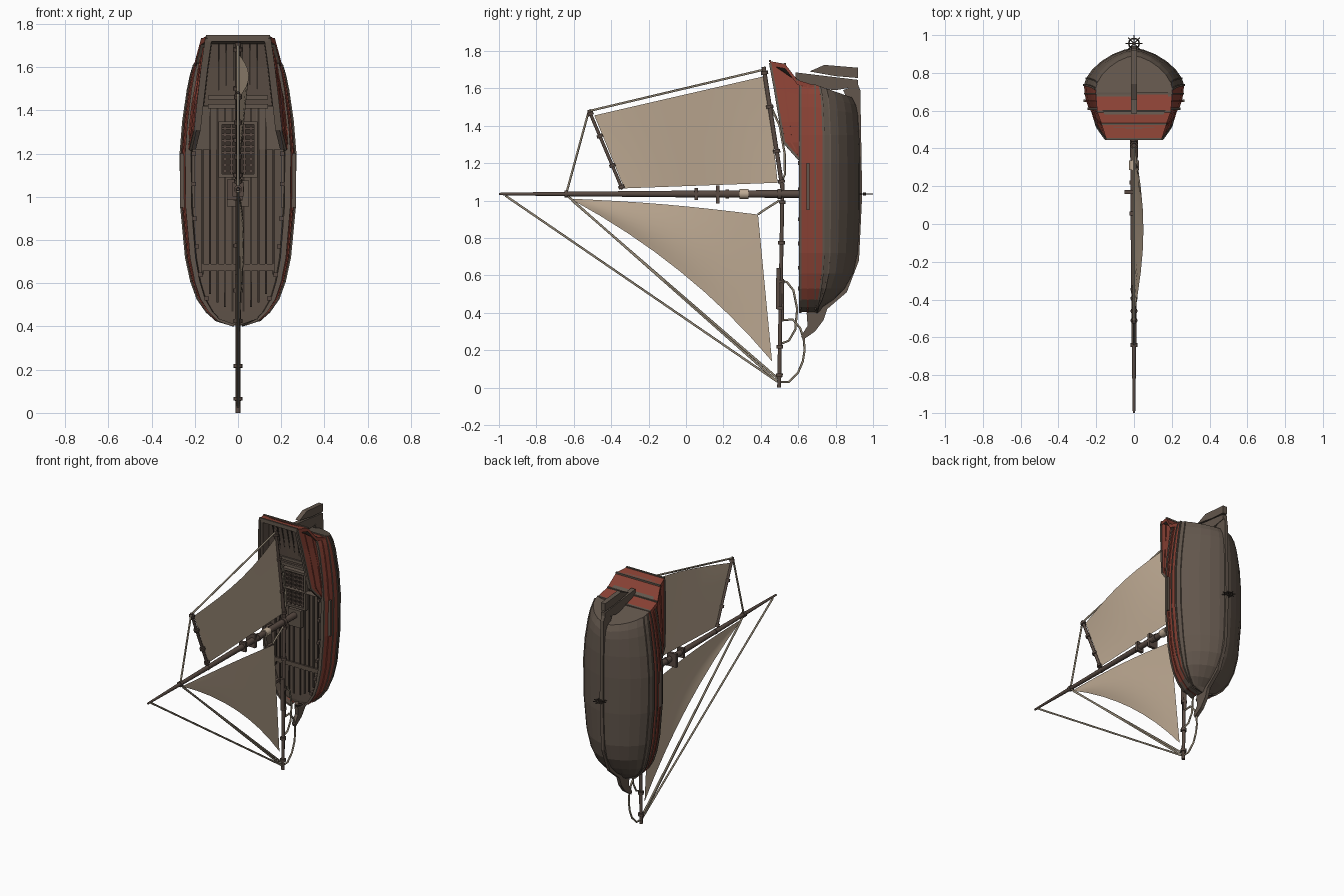
import bpy, bmesh, math
from mathutils import Vector as V

if "Cube" in bpy.data.objects:
    bpy.data.objects.remove(bpy.data.objects["Cube"])

def mat(name, *rgb):
    m = bpy.data.materials.new(name)
    m.diffuse_color = [((c / 255 + .055) / 1.055) ** 2.4 for c in rgb] + [1]
    m.use_nodes = True
    m.node_tree.nodes["Principled BSDF"].inputs["Base Color"].default_value = m.diffuse_color
    return m

HULL = mat("hull brown", 98, 86, 76)
RED = mat("red paint", 139, 66, 53)
DECK = mat("deck brown", 94, 81, 71)
DARK = mat("dark timber", 56, 48, 42)
SPAR = mat("spar brown", 88, 74, 66)
SAIL = mat("sail cloth", 190, 170, 147)
ROPE = mat("rope tan", 150, 138, 119)

def finish(name, bm, *mats):
    bmesh.ops.recalc_face_normals(bm, faces=bm.faces)
    me = bpy.data.meshes.new(name)
    bm.to_mesh(me)
    bm.free()
    for m in mats:
        me.materials.append(m)
    ob = bpy.data.objects.new(name, me)
    bpy.context.collection.objects.link(ob)
    return ob

def tube(name, pts, r, m, sides=6):
    """Round bar through points; r is one radius or one per point."""
    pts = [V(p) for p in pts]
    rs = r if isinstance(r, (list, tuple)) else [r] * len(pts)
    bm, rings = bmesh.new(), []
    for i, p in enumerate(pts):
        t = (pts[min(i + 1, len(pts) - 1)] - pts[max(i - 1, 0)]).normalized()
        u = t.cross(V((0, 0, 1)) if abs(t.x) > .9 else V((1, 0, 0))).normalized()
        v = t.cross(u)
        rings.append([bm.verts.new(p + rs[i] * (u * math.cos(a) + v * math.sin(a)))
                      for a in [(k + .5) * math.tau / sides for k in range(sides)]])
    for a, b in zip(rings, rings[1:]):
        for k in range(sides):
            bm.faces.new((a[k], a[k - 1], b[k - 1], b[k])).smooth = sides > 4
    bm.faces.new(rings[0])
    bm.faces.new(rings[-1])
    return finish(name, bm, m)

def box(name, x, y, z, m):
    bm = bmesh.new()
    bmesh.ops.create_cube(bm, size=1)
    for v in bm.verts:
        v.co = [a + (b - a) * (c + .5) for (a, b), c in zip((x, y, z), v.co)]
    return finish(name, bm, m)

def plate(name, yz, half, m):
    """Flat board on the centre line from a (y, z) outline."""
    bm = bmesh.new()
    a, b = [[bm.verts.new((s, *p)) for p in yz] for s in (-half, half)]
    bm.faces.new(a)
    bm.faces.new(b)
    for k in range(len(a)):
        bm.faces.new((a[k], a[k - 1], b[k - 1], b[k]))
    return finish(name, bm, m)

def loft(name, halves, mats, rule):
    """Skin mirrored half sections that start and end on x = 0."""
    bm, rings, n = bmesh.new(), [], len(halves[0])
    for h in halves:
        full = h + [(-x, y, z) for x, y, z in reversed(h[1:-1])]
        rings.append([bm.verts.new(p) for p in full])
    L = 2 * n - 2
    for a, b in zip(rings, rings[1:]):
        for k in range(L):
            f = bm.faces.new((a[k], a[(k + 1) % L], b[(k + 1) % L], b[k]))
            f.material_index = rule(min(k, L - 1 - k), f.calc_center_median().z)
    bm.faces.new(rings[0])
    bm.faces.new(rings[-1])
    return finish(name, bm, *mats)

# Hull: stations of height, half width, widest depth, keel depth
stations = [(.405, .02, .70, .715), (.43, .10, .70, .73), (.47, .145, .71, .79),
            (.53, .187, .72, .85), (.61, .216, .73, .895), (.72, .24, .735, .92),
            (.95, .262, .735, .932), (1.2, .265, .735, .932), (1.35, .253, .735, .928),
            (1.5, .232, .73, .92), (1.57, .218, .725, .91), (1.62, .203, .715, .89)]

def section(z, w, ym, k):
    pts = []
    for i in range(6):
        a = math.pi / 2 * (1 - i / 6)
        pts.append((w * max(math.cos(a), 0) ** 1.25, ym + (k - ym) * math.sin(a) ** 1.25, z))
    pts[0] = (0, k, z)
    pts += [(w, ym, z), (.985 * w, .69, z), (.955 * w, .65, z), (.9 * w, .61, z),
            (.82 * w, .61, z), (.8 * w, .66, z), (0, .655, z)]
    rake = .35 * max(0, min(1, (z - 1.4) / .22))     # stern slopes in toward the keel
    return [(x, y, z - rake * max(0, y - .69)) for x, y, z in pts]

halves = [section(*s) for s in stations]
loft("hull", halves, (HULL, RED, DECK),
     lambda k, z: 2 if k >= 10 else 1 if 5 < k < 9 and z > .46 else 0)
for s in (-1, 1):
    for j, r in ((5, .005), (6, .008), (7, .006), (8, .006), (9, .009)):
        tube("hull_wale", [(s * h[j][0], h[j][1], h[j][2]) for h in halves], r,
             RED if j == 8 else HULL, 4)
    box("channel", sorted((s * .2, s * .268)), (.645, .66), (.95, 1.2), HULL)
    for z, x in ((.53, .145), (.64, .175), (.77, .19), (.9, .2), (1.06, .205), (1.2, .205)):
        box("deck_cleat", (s * x - .01, s * x + .01), (.6, .66), (z - .01, z + .01), SPAR)

# Quarterdeck with raised bulwarks: height, hull half width, rail x, rail y, deck y, foot height
quarter = [(1.22, .265, .22, .605, .664, 1.22), (1.31, .257, .198, .525, .664, 1.31),
           (1.419, .243, .186, .505, .664, 1.419), (1.42, .243, .186, .505, .565, 1.42),
           (1.6, .21, .165, .475, .54, 1.56), (1.735, .2, .146, .45, .51, 1.61)]
qs = [[(0, .67, zf), (.92 * w, .635, zf), (x, y, z), (x - .025, y, z),
       (.8 * w if d > .6 else x - .028, d, z), (0, d - .005, z)]
      for z, w, x, y, d, zf in quarter]
loft("quarterdeck", qs, (HULL, RED, DECK), lambda k, z: (0, 1, 0, 2, 2, 0)[k])
for s in (-1, 1):
    for t in (.3, .65, 1):
        tube("bulwark_wale", [V((s * q[1][0], *q[1][1:])).lerp(V((s * q[2][0], *q[2][1:])), t)
                              for q in qs], .009 if t == 1 else .006, HULL if t == 1 else RED, 4)

# Transom: red outside, brown inside and on top
edge = [(.147, .45, 1.745), (.172, .53, 1.73), (.195, .595, 1.645), (.203, .69, 1.615)]
bm = bmesh.new()
rows = [[bm.verts.new((sx * x, y, z - d)) for sx, d in ((-1, 0), (1, 0), (1, .025), (-1, .025))]
        for x, y, z in edge]
for a, b in zip(rows, rows[1:]):
    for k in range(4):
        bm.faces.new((a[k], a[k - 1], b[k - 1], b[k])).material_index = int(k == 3)
bm.faces.new(rows[0]).material_index = 1
bm.faces.new(rows[-1])
finish("transom", bm, RED, HULL)
for x, y, z in edge:
    tube("transom_moulding", [(-x, y, z), (x, y, z)], .008, HULL, 4)

# Keel with stem, and rudder
plate("keel_and_stem", [(.615, .275), (.625, .255), (.69, .30), (.735, .36), (.755, .42), (.86, .51),
      (.925, .68), (.942, 1.03), (.932, 1.59), (.92, 1.62), (.84, 1.59), (.88, 1.5), (.88, .7),
      (.8, .53), (.68, .45), (.645, .40), (.65, .33)], .012, HULL)
plate("rudder", [(.585, 1.61), (.585, 1.685), (.92, 1.645), (.92, 1.61), (.8, 1.59)], .016, HULL)
plate("rudder_head", [(.66, 1.69), (.74, 1.725), (.92, 1.71), (.92, 1.655), (.8, 1.665)], .016, HULL)

# Deck seams, beams, hatch and mast step
for s in (-1, 1):
    for x, z0, z1 in ((.025, .47, 1.41), (.06, .49, 1.41), (.095, .51, 1.41), (.13, .55, 1.41),
                      (.165, .64, 1.3)):
        box("deck_seam", (s * x - .005, s * x + .005), (.65, .662), (z0, z1), DARK)
    for x in (.02, .055, .09):
        tube("quarterdeck_seam", [(s * x, .561, 1.47), (s * x, .536, 1.6), (s * x, .506, 1.72)],
             .005, DARK, 4)
    box("hatch_side", sorted((s * .075, s * .09)), (.62, .66), (1.09, 1.35), HULL)
for z in (1.42, 1.46):
    box("deck_beam", (-.14, .14), (.545, .575), (z - .01, z + .01), HULL)
box("fore_beam", (-.17, .17), (.645, .66), (.66, .69), DECK)
for z in (1.09, 1.335):
    box("hatch_end", (-.09, .09), (.62, .66), (z, z + .015), HULL)
box("hatch_floor", (-.08, .08), (.645, .66), (1.1, 1.34), DARK)
for i in range(8):
    box("grating_bar", (-.08, .08), (.63, .64), (1.115 + .028 * i, 1.125 + .028 * i), SPAR)
for i in range(5):
    x = -.06 + .03 * i
    box("grating_rib", (x - .004, x + .004), (.628, .638), (1.1, 1.34), SPAR)
box("mast_step", (-.05, .05), (.625, .66), (.955, 1.075), HULL)

# Mast with its fittings
M = 1.035
tube("mast", [(0, .66, M), (0, .05, M), (0, -.64, M), (0, -1, M)], [.023, .02, .013, .007], SPAR, 8)
tube("mast_cloth_band", [(0, .285, M), (0, .335, M)], .028, SAIL, 8)
box("crosstree", (-.05, .02), (.16, .18), (M - .05, M + .045), SPAR)
box("mast_cap", (-.025, .025), (.045, .065), (M - .033, M + .033), SPAR)
for y, r in ((-.64, .02), (-.33, .018), (.22, .026), (.5, .03)):
    tube("mast_ring", [(0, y - .01, M), (0, y + .01, M)], r, SPAR, 8)

# Bowsprit, boom and gaff
def spar(name, a, b, r, rings):
    a, b = V(a), V(b)
    tube(name, [a, b], r, SPAR, 6)
    d = (b - a).normalized() * .009
    for t in rings:
        p = a.lerp(b, t)
        tube(name + "_ring", [p - d, p + d], r + .009, SPAR, 6)

spar("bowsprit", (0, .498, 0), (0, .516, 1.09), .012, (.06, .2, .39, .52, .71, .91))
tube("bowsprit_heel", [(0, .494, .42), (0, .496, .64)], .015, SPAR, 6)
tube("bowsprit_brace", [(0, .515, .36), (0, .515, .58)], .01, SPAR, 6)
spar("boom", (0, .515, 1.07), (0, .415, 1.715), .013, (.05, .3, .67, .95))
spar("gaff", (0, -.34, 1.06), (0, -.52, 1.485), .01, (.03, .3, .67, .95))

# Sails: grids that belly out to +x
def sail(name, f, n=8):
    bm = bmesh.new()
    g = [[bm.verts.new(f(i / n, j / n)) for j in range(n + 1)] for i in range(n + 1)]
    for i in range(n):
        for j in range(n):
            bm.faces.new((g[i][j], g[i + 1][j], g[i + 1][j + 1], g[i][j + 1]))
    bmesh.ops.remove_doubles(bm, verts=bm.verts, dist=1e-5)
    for f in bm.faces:
        f.smooth = True
    finish(name, bm, SAIL)

def main_sail(s, t):
    p = V((0, -.33, 1.065)).lerp(V((0, .49, 1.095)), t).lerp(
        V((0, -.49, 1.455)).lerp(V((0, .43, 1.667)), t), s)
    p.x = .05 * math.sin(math.pi * t) * s
    return p

def jib(u, v):
    head, tack, clew = V((0, -.62, 1.01)), V((0, .46, .14)), V((0, .385, .925))
    p = head.lerp(tack.lerp(clew, u), v)
    p += V((0, .05, .045)) * 4 * v * (1 - v) * (1 - u)
    p.z += .012 * math.sin(math.pi * v) * u
    p.x = .025 * math.sin(math.pi * v) * (.35 + .65 * math.sin(math.pi * u)) + .012 * u * v
    return p

sail("main_sail", main_sail)
sail("jib_sail", jib)

# Rigging: (y, z) paths on the centre line
for path in ([(-.965, 1.025), (.49, .03)], [(-.64, 1.03), (.49, .03)], [(-.61, 1.0), (.495, .045)],
             [(-.52, 1.48), (-.64, 1.04)], [(-.51, 1.48), (.42, 1.7)],
             [(.385, .925), (.42, .95), (.5, 1.0)],
             [(.5, .03), (.55, .03), (.6, .08), (.625, .14), (.635, .2), (.63, .26), (.61, .32),
              (.57, .365), (.51, .36)],
             [(.51, .235), (.55, .25), (.585, .31), (.595, .42), (.575, .52), (.54, .565), (.51, .57)],
             [(.45, 1.51), (.5, 1.4), (.527, 1.25), (.528, 1.14), (.51, 1.1)]):
    tube("rope", [(0, y, z) for y, z in path], .0065, ROPE, 5)

# Ship's wheel below the keel
C = V((0, .955, M))
bpy.ops.mesh.primitive_torus_add(major_radius=.028, minor_radius=.004, major_segments=12,
                                 minor_segments=6, location=C)
bpy.context.object.name = "wheel_rim"
bpy.context.object.data.materials.append(DARK)
for i in range(4):
    d = V((math.cos(i * math.pi / 4), math.sin(i * math.pi / 4), 0)) * .045
    tube("wheel_spoke", [C - d, C + d], .003, DARK, 6)
tube("wheel_hub", [C - V((0, 0, .008)), C + V((0, 0, .008))], .009, DARK, 8)
